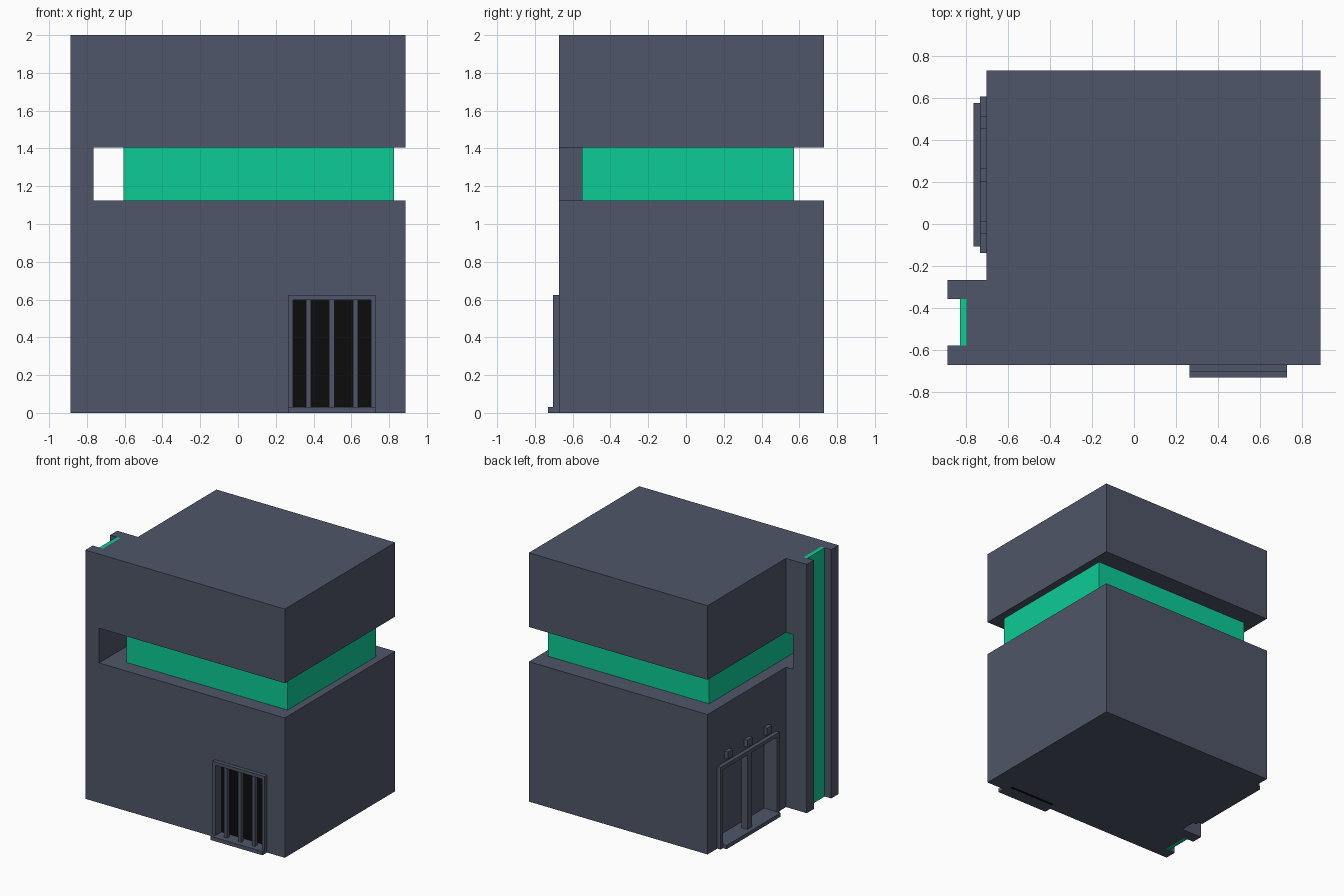
import bpy, bmesh

if "Cube" in bpy.data.objects:
    bpy.data.objects.remove(bpy.data.objects["Cube"])


def material(name, rgb):
    m = bpy.data.materials.new(name)
    m.diffuse_color = (*rgb, 1)
    m.use_nodes = True
    m.node_tree.nodes["Principled BSDF"].inputs["Base Color"].default_value = m.diffuse_color
    return m


GREY = material("slate_grey", (0.078, 0.093, 0.138))
GREEN = material("bright_green", (0.004, 0.597, 0.305))
BLACK = material("black", (0.0037, 0.0037, 0.0037))


def prism(name, outline, z0, z1, mat):
    """Extrude an XY outline from z0 to z1."""
    bm = bmesh.new()
    face = bm.faces.new([bm.verts.new((x, y, z0)) for x, y in outline])
    ext = bmesh.ops.extrude_face_region(bm, geom=[face])["geom"]
    for v in ext:
        if isinstance(v, bmesh.types.BMVert):
            v.co.z = z1
    bmesh.ops.recalc_face_normals(bm, faces=bm.faces)
    me = bpy.data.meshes.new(name)
    bm.to_mesh(me)
    bm.free()
    me.materials.append(mat)
    ob = bpy.data.objects.new(name, me)
    bpy.context.collection.objects.link(ob)
    return ob


def box(name, x, y, z, mat=GREY):
    outline = [(x[0], y[0]), (x[1], y[0]), (x[1], y[1]), (x[0], y[1])]
    return prism(name, outline, z[0], z[1], mat)


def cut(target, name, x, y, z):
    cutter = box(name, x, y, z)
    cutter.hide_render = True
    mod = target.modifiers.new(name, 'BOOLEAN')
    mod.operation, mod.solver, mod.object = 'DIFFERENCE', 'EXACT', cutter
    bpy.context.view_layer.objects.active = target
    bpy.ops.object.modifier_apply(modifier=mod.name)
    bpy.data.objects.remove(cutter)


# Main block with the notched pillar at the front left corner
R, L, P = 0.887, -0.703, -0.887
FRONT, BACK = -0.672, 0.73
body = prism("body", [
    (R, FRONT), (R, BACK), (L, BACK), (L, -0.267), (P, -0.267), (P, -0.357),
    (-0.797, -0.357), (-0.797, -0.578), (P, -0.578), (P, FRONT)], 0, 2, GREY)

# Slot around the block, leaving only the pillar, plus two recesses
cut(body, "slot_cutter", (-0.765, 1.2), (-1, 1), (1.125, 1.404))
cut(body, "vent_cutter", (0.29, 0.704), (-1, -0.60), (-0.1, 0.597))
cut(body, "door_cutter", (-1, -0.62), (-0.108, 0.576), (0.03, 0.63))

# Green glass core and pillar strip
box("glass_band", (-0.607, 0.826), (-0.55, 0.573), (1.125, 1.404), GREEN)
box("pillar_strip", (-0.829, -0.797), (-0.357, -0.578), (0, 2), GREEN)

# Front vent: frame, sill, dark back panel and bars
vy = (-0.703, FRONT)
box("vent_frame_left", (0.265, 0.29), vy, (0.03, 0.597))
box("vent_frame_right", (0.704, 0.729), vy, (0.03, 0.597))
box("vent_frame_top", (0.265, 0.729), vy, (0.597, 0.623))
box("vent_sill", (0.265, 0.729), (-0.73, FRONT), (0, 0.03))
box("vent_floor", (0.29, 0.704), (FRONT, -0.625), (0, 0.03))
box("vent_back", (0.29, 0.704), (-0.625, -0.60), (0, 0.597), BLACK)
for i, (a, b) in enumerate([(0.36, 0.386), (0.482, 0.512), (0.608, 0.634)]):
    box(f"vent_bar_{i + 1}", (a, b), (-0.69, -0.66), (0.03, 0.597))

# Left doorway: frame, sill, centre post and the three blocks above
dx = (-0.733, L)
box("door_frame_front", dx, (-0.139, -0.108), (0, 0.63))
box("door_frame_back", dx, (0.576, 0.607), (0, 0.63))
box("door_frame_top", dx, (-0.139, 0.607), (0.63, 0.66))
box("door_sill", (-0.765, L), (-0.108, 0.576), (0, 0.03))
box("door_post", (-0.731, -0.678), (0.203, 0.265), (0.03, 0.63))
for i, y in enumerate((-0.016, 0.234, 0.484)):
    box(f"door_block_{i + 1}", dx, (y - 0.031, y + 0.031), (0.69, 0.75))
